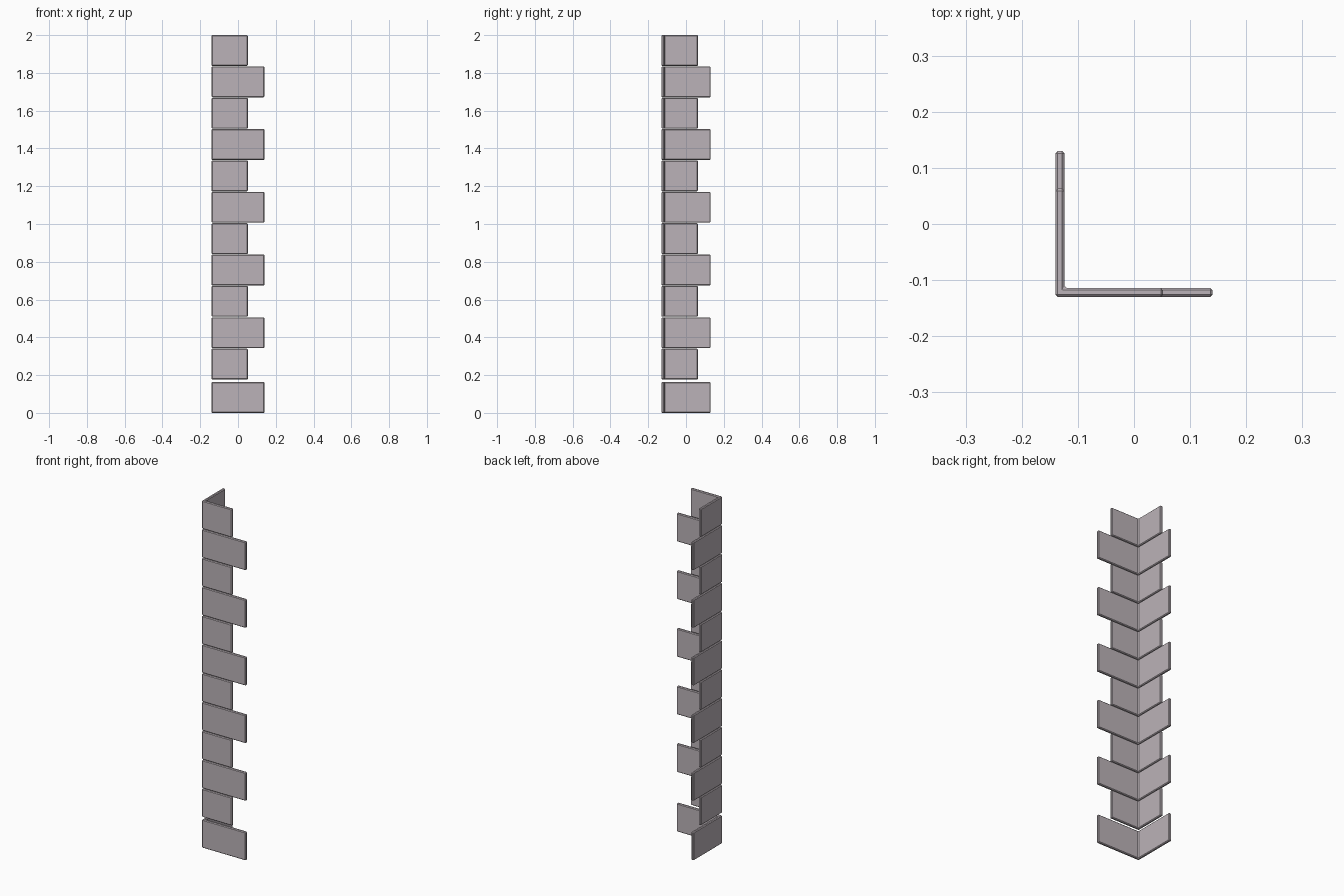
import bpy
import bmesh

cube = bpy.data.objects.get("Cube")
if cube:
    bpy.data.objects.remove(cube, do_unlink=True)

# Stone colour
stone = bpy.data.materials.new("mauve_grey_stone")
stone.use_nodes = True
colour = (0.50, 0.45, 0.48, 1.0)
stone.diffuse_color = colour
stone.node_tree.nodes["Principled BSDF"].inputs["Base Color"].default_value = colour

LEFT, FRONT = -0.14, -0.13   # outer corner
THICK = 0.016
HEIGHT, PITCH, COUNT = 0.163, 0.166, 12


def corner_stone(name, x_end, y_end, z):
    """L-shaped stone with chamfered edges, wrapped around the corner."""
    profile = [(LEFT, FRONT), (x_end, FRONT), (x_end, FRONT + THICK),
               (LEFT + THICK, FRONT + THICK), (LEFT + THICK, y_end), (LEFT, y_end)]
    bm = bmesh.new()
    base = bm.faces.new([bm.verts.new((x, y, z)) for x, y in profile])
    top = bmesh.ops.extrude_face_region(bm, geom=[base])
    verts = [v for v in top["geom"] if isinstance(v, bmesh.types.BMVert)]
    bmesh.ops.translate(bm, verts=verts, vec=(0, 0, HEIGHT))
    bmesh.ops.recalc_face_normals(bm, faces=bm.faces)
    mesh = bpy.data.meshes.new(name)
    bm.to_mesh(mesh)
    bm.free()
    mesh.materials.append(stone)
    obj = bpy.data.objects.new(name, mesh)
    bpy.context.collection.objects.link(obj)
    bevel = obj.modifiers.new("edge_chamfer", "BEVEL")
    bevel.width = 0.004
    bevel.segments = 1


# Alternating long and short stones, bottom to top
for i in range(COUNT):
    z = 2 - HEIGHT - (COUNT - 1 - i) * PITCH if i else 0
    if i % 2 == 0:
        corner_stone(f"long_stone_{i + 1}", 0.14, 0.13, z)
    else:
        corner_stone(f"short_stone_{i + 1}", 0.052, 0.063, z)
